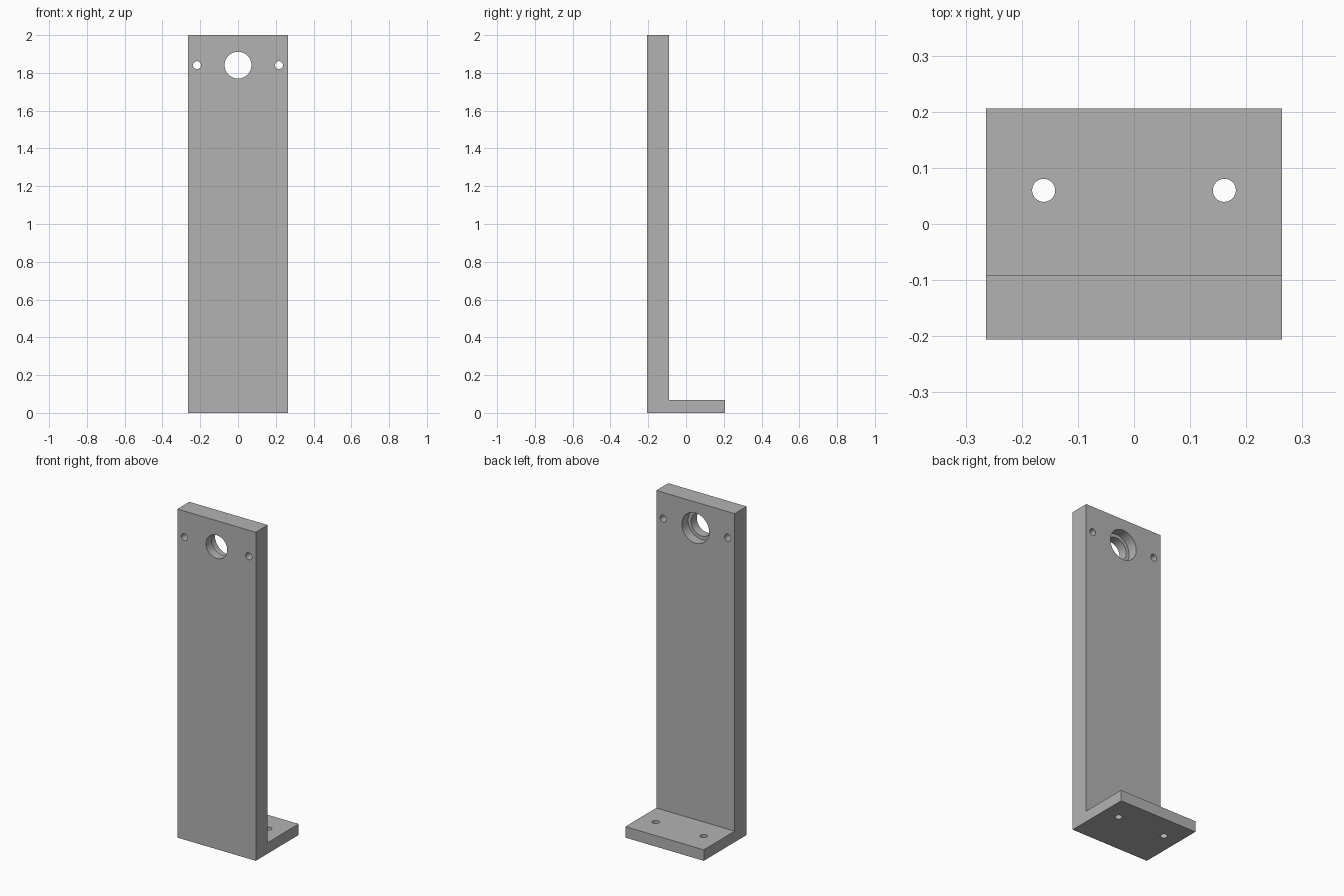
import bpy
import bmesh
from math import radians
from mathutils import Matrix, Vector

if "Cube" in bpy.data.objects:
    bpy.data.objects.remove(bpy.data.objects["Cube"], do_unlink=True)

# Overall sizes
HALF_W, HALF_D, HEIGHT = 0.264, 0.206, 2.0
PLATE_BACK, BASE_TOP = -0.091, 0.067
BORE_Z = 1.841

grey = bpy.data.materials.new("plain grey")
grey.use_nodes = True
colour = (0.45, 0.45, 0.45, 1)
grey.diffuse_color = colour
grey.node_tree.nodes["Principled BSDF"].inputs["Base Color"].default_value = colour


def new_object(name, bm):
    bmesh.ops.recalc_face_normals(bm, faces=bm.faces)
    mesh = bpy.data.meshes.new(name)
    bm.to_mesh(mesh)
    bm.free()
    mesh.materials.append(grey)
    obj = bpy.data.objects.new(name, mesh)
    bpy.context.collection.objects.link(obj)
    return obj


def drill(target, name, centre, radius, depth, axis):
    """Cut a round hole through the target along the Y or Z axis."""
    bm = bmesh.new()
    turn = Matrix.Rotation(radians(90), 4, 'X') if axis == 'Y' else Matrix()
    bmesh.ops.create_cone(bm, cap_ends=True, segments=64, radius1=radius,
                          radius2=radius, depth=depth,
                          matrix=Matrix.Translation(centre) @ turn)
    cutter = new_object(name, bm)
    cutter.hide_render = True
    mod = target.modifiers.new(name, 'BOOLEAN')
    mod.operation = 'DIFFERENCE'
    mod.solver = 'EXACT'
    mod.object = cutter
    bpy.context.view_layer.objects.active = target
    bpy.ops.object.modifier_apply(modifier=mod.name)
    bpy.data.objects.remove(cutter, do_unlink=True)


# L-shaped bracket: side profile extruded across its width
profile = [(-HALF_D, 0), (HALF_D, 0), (HALF_D, BASE_TOP),
           (PLATE_BACK, BASE_TOP), (PLATE_BACK, HEIGHT), (-HALF_D, HEIGHT)]
bm = bmesh.new()
face = bm.faces.new([bm.verts.new((-HALF_W, y, z)) for y, z in profile])
side = bmesh.ops.extrude_face_region(bm, geom=[face])
verts = [v for v in side["geom"] if isinstance(v, bmesh.types.BMVert)]
bmesh.ops.translate(bm, verts=verts, vec=Vector((2 * HALF_W, 0, 0)))
bracket = new_object("angle_bracket", bm)

# Main bore with a wider counterbore from the back
plate_mid = (PLATE_BACK - HALF_D) / 2
drill(bracket, "main_bore", (0, plate_mid, BORE_Z), 0.071, 0.3, 'Y')
drill(bracket, "counterbore", (0, PLATE_BACK + 0.05, BORE_Z), 0.092, 0.22, 'Y')

# Small fixing holes in the upright and in the base
for s in (-1, 1):
    drill(bracket, "plate_hole", (s * 0.217, plate_mid, BORE_Z), 0.021, 0.3, 'Y')
    drill(bracket, "base_hole", (s * 0.161, 0.06, BASE_TOP / 2), 0.0205, 0.3, 'Z')

# Smooth hole walls, crisp edges
bpy.ops.object.select_all(action='DESELECT')
bracket.select_set(True)
bpy.context.view_layer.objects.active = bracket
bpy.ops.object.shade_smooth_by_angle(angle=radians(30))
